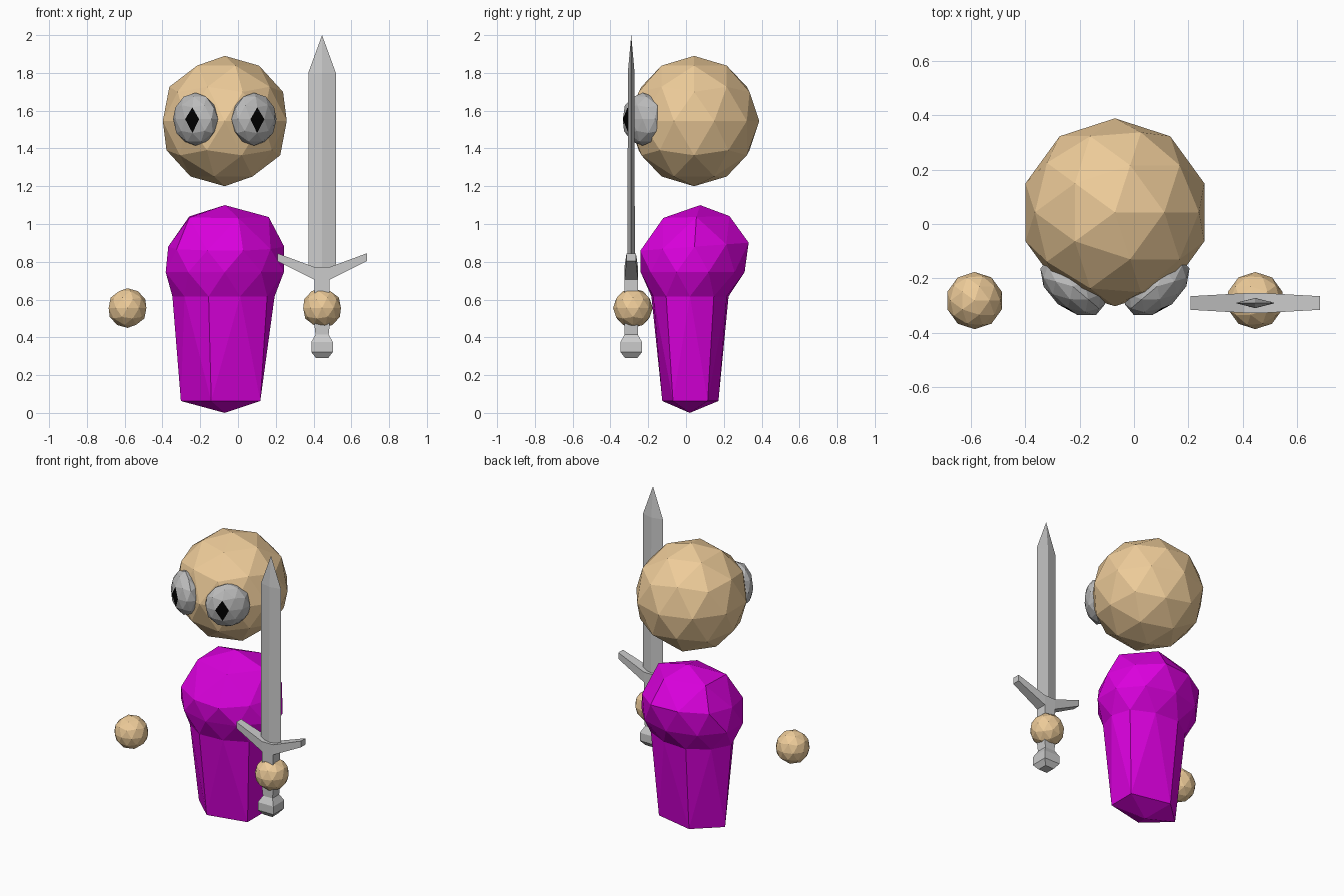
import bpy, bmesh
from math import radians
from mathutils import Matrix, Vector

if "Cube" in bpy.data.objects:
    bpy.data.objects.remove(bpy.data.objects["Cube"])

MID = -0.07            # the figure's own symmetry plane
SWORD = Vector((0.445, -0.29, 0))


def material(name, rgb):
    m = bpy.data.materials.new(name)
    m.diffuse_color = (*rgb, 1)
    m.use_nodes = True
    m.node_tree.nodes["Principled BSDF"].inputs["Base Color"].default_value = m.diffuse_color
    return m


skin = material("skin", (0.85, 0.6, 0.32))
robe = material("robe", (0.7, 0.0, 0.72))
white = material("eye_grey", (0.5, 0.5, 0.5))
black = material("pupil_black", (0, 0, 0))


def finish(name, bm, mats=()):
    bmesh.ops.recalc_face_normals(bm, faces=bm.faces[:])
    me = bpy.data.meshes.new(name)
    bm.to_mesh(me)
    bm.free()
    for m in mats:
        me.materials.append(m)
    ob = bpy.data.objects.new(name, me)
    bpy.context.collection.objects.link(ob)
    return ob


def ico():
    bm = bmesh.new()
    bmesh.ops.create_icosphere(bm, subdivisions=2, radius=1)
    return bm


def ball(name, centre, size, mats, turn=0, mirror=False, pupil=False):
    bm = ico()
    if pupil:          # the pupil is a diamond of two faces
        front = Vector((0.309, -0.951, 0))
        faces = sorted(bm.faces, key=lambda f: -f.calc_center_median().dot(front))
        for f in faces[:2]:
            f.material_index = 1
    mat = (Matrix.Translation(centre) @ Matrix.Rotation(radians(turn), 4, 'Z')
           @ Matrix.Diagonal((*size, 1)))
    if mirror:
        mat = Matrix.Translation((2 * MID, 0, 0)) @ Matrix.Diagonal((-1, 1, 1, 1)) @ mat
    bm.transform(mat)
    return finish(name, bm, mats)


def loft(name, rings):
    """Skin a list of four-point rings; a one-point ring makes a tip."""
    bm = bmesh.new()
    loops = [[bm.verts.new(Vector(p) + SWORD) for p in ring] for ring in rings]
    for a, b in zip(loops, loops[1:]):
        for i in range(4):
            j = (i + 1) % 4
            if len(b) == 1:
                bm.faces.new((a[i], a[j], b[0]))
            else:
                bm.faces.new((a[i], a[j], b[j], b[i]))
    for end in (loops[0], loops[-1]):
        if len(end) == 4:
            bm.faces.new(end)
    return finish(name, bm)


# head, eyes and hands
ball("head", (MID, 0.043, 1.545), (0.345,) * 3, [skin])
for side, flip in (("left", False), ("right", True)):
    ball(side + "_eye", (-0.225, -0.229, 1.555), (0.14, 0.085, 0.14),
         [white, black], turn=-40, mirror=flip, pupil=True)
    ball(side + "_hand", (-0.585, -0.281, 0.555), (0.105,) * 3, [skin], mirror=flip)

# body: a sphere whose levels are moved down and rescaled
# level: (x scale, y scale, y centre, height, backward slope)
levels = {
    1.0: (0, 0, 0.075, 1.10, 0),
    0.851: (0.442, 0.35, 0.055, 1.037, 0.01),
    0.486: (0.352, 0.337, 0.045, 0.88, 0.025),
    0.0: (0.329, 0.275, 0.035, 0.745, 0),
    -0.486: (0.31, 0.24, 0.021, 0.617, 0),
    -0.851: (0.442, 0.297, 0.023, 0.063, 0),
    -1.0: (0, 0, 0.02, 0.0, 0),
}
bm = ico()
for v in bm.verts:
    sx, sy, cy, z, slope = levels[min(levels, key=lambda k: abs(k - v.co.z))]
    v.co = (MID + sx * v.co.x, cy + sy * v.co.y, z + slope * v.co.y)
finish("body", bm, [robe])


# sword
def diamond(z, hx, hy):
    return [(-hx, 0, z), (0, -hy, z), (hx, 0, z), (0, hy, z)]


def box(z, hx, hy):
    return [(-hx, -hy, z), (hx, -hy, z), (hx, hy, z), (-hx, hy, z)]


def upright(x, low, high, hy):
    return [(x, -hy, low), (x, hy, low), (x, hy, high), (x, -hy, high)]


loft("blade", [diamond(0.76, 0.073, 0.019), diamond(1.8, 0.073, 0.018), [(0, 0, 2.0)]])
loft("crossguard", [upright(-0.237, 0.804, 0.845, 0.025),
                    upright(-0.04, 0.705, 0.772, 0.036),
                    upright(0.04, 0.705, 0.772, 0.036),
                    upright(0.237, 0.804, 0.845, 0.025)])
loft("grip_and_pommel", [box(0.29, 0.032, 0.032), box(0.322, 0.057, 0.057),
                         box(0.375, 0.057, 0.057), box(0.415, 0.035, 0.035),
                         box(0.46, 0.04, 0.036), box(0.71, 0.04, 0.036)])
